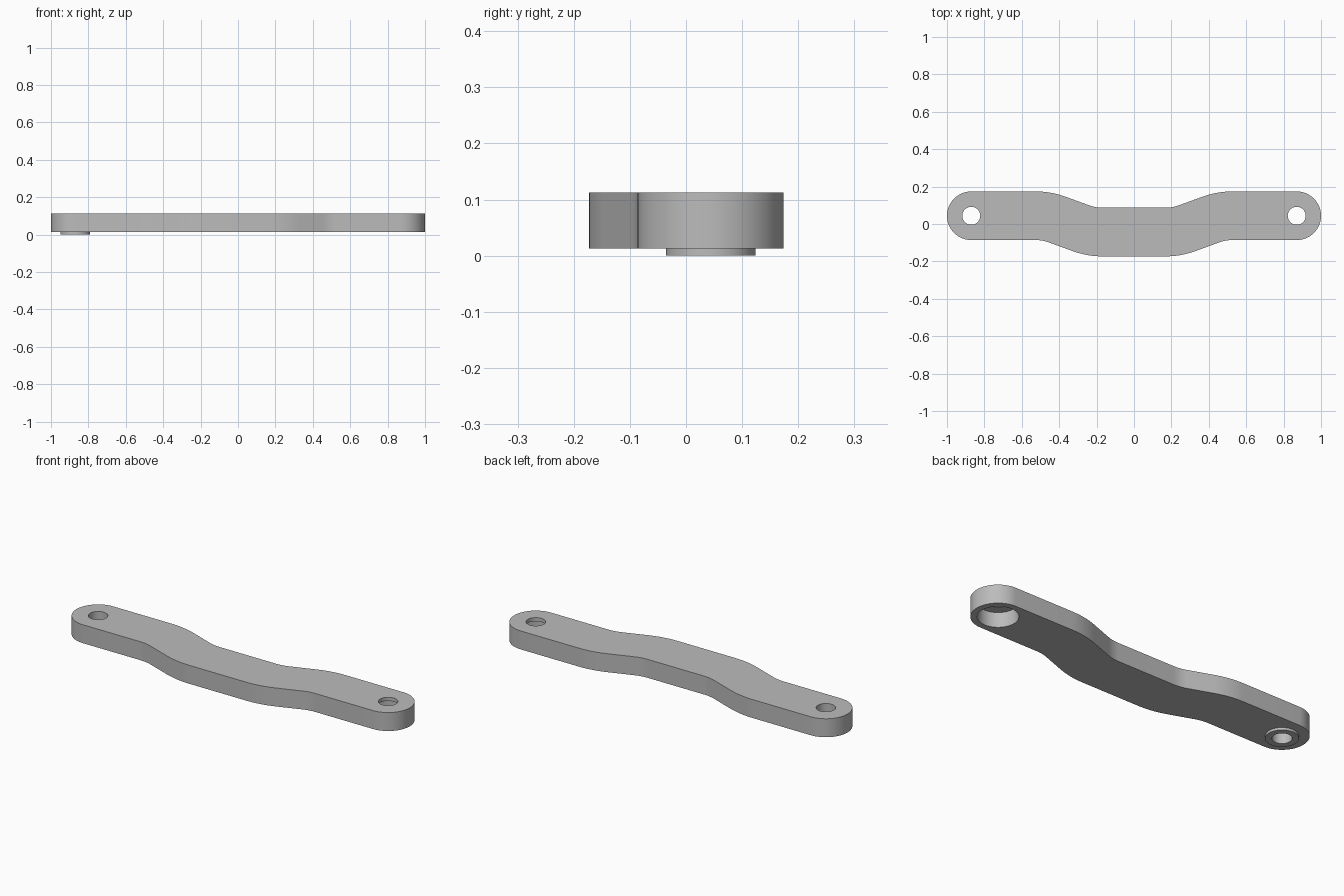
import bpy, bmesh, math
from mathutils import Vector

cube = bpy.data.objects.get("Cube")
if cube:
    bpy.data.objects.remove(cube)

HALF = 0.13             # half width of the bar
Z0, Z1 = 0.013, 0.113   # underside and top
END_X, END_Y = 0.87, 0.044
DROP = 0.087            # sideways step of the middle
BEND_X, BEND_R, BEND_A = 0.525, 0.33, math.radians(20)

steel = bpy.data.materials.new("plain grey")
steel.use_nodes = True
GREY = (0.5, 0.5, 0.5, 1)
steel.diffuse_color = GREY
steel.node_tree.nodes["Principled BSDF"].inputs["Base Color"].default_value = GREY


def centre_line():
    """Points and headings of the left half of the bar's middle line."""
    line = [(Vector((-END_X, END_Y)), 0.0)]
    n = 10
    run = (DROP - 2 * BEND_R * (1 - math.cos(BEND_A))) / math.sin(BEND_A)
    start = Vector((-BEND_X, END_Y))
    for i in range(n + 1):
        a = BEND_A * i / n
        line.append((start + BEND_R * Vector((math.sin(a), math.cos(a) - 1)), -a))
    stop = line[-1][0] + run * Vector((math.cos(BEND_A), -math.sin(BEND_A)))
    hub = stop + BEND_R * Vector((math.sin(BEND_A), math.cos(BEND_A)))
    for i in range(n + 1):
        a = BEND_A * (1 - i / n)
        line.append((hub - BEND_R * Vector((math.sin(a), math.cos(a))), -a))
    return line


def outline():
    """Closed outline: two offset edges, mirrored, with round ends."""
    line = centre_line()
    line += [(Vector((-p.x, p.y)), -a) for p, a in reversed(line)]
    edge = lambda s: [p + s * HALF * Vector((-math.sin(a), math.cos(a))) for p, a in line]
    n = 32

    def cap(side):
        arc = [math.pi * (i / n - 0.5) for i in range(1, n)]
        return [Vector((side * (END_X + HALF * math.cos(a)), END_Y + side * HALF * math.sin(a)))
                for a in arc]
    return edge(-1) + cap(1) + edge(1)[::-1] + cap(-1)


def prism(name, points, low, high):
    bm = bmesh.new()
    face = bm.faces.new([bm.verts.new((p.x, p.y, low)) for p in points])
    out = bmesh.ops.extrude_face_region(bm, geom=[face])
    tops = [v for v in out["geom"] if isinstance(v, bmesh.types.BMVert)]
    bmesh.ops.translate(bm, verts=tops, vec=(0, 0, high - low))
    bmesh.ops.recalc_face_normals(bm, faces=bm.faces)
    mesh = bpy.data.meshes.new(name)
    bm.to_mesh(mesh)
    bm.free()
    mesh.materials.append(steel)
    obj = bpy.data.objects.new(name, mesh)
    bpy.context.collection.objects.link(obj)
    return obj


def disc(name, x, radius, low, high, n=64):
    turn = [2 * math.pi * i / n for i in range(n)]
    return prism(name, [Vector((x + radius * math.cos(a), END_Y + radius * math.sin(a)))
                        for a in turn], low, high)


def combine(obj, tool, operation):
    mod = obj.modifiers.new(tool.name, "BOOLEAN")
    mod.object, mod.operation, mod.solver = tool, operation, "EXACT"
    bpy.ops.object.modifier_apply(modifier=mod.name)
    bpy.data.objects.remove(tool)


# Bar with a locating boss under one end
link_bar = prism("link_bar", outline(), Z0, Z1)
bpy.context.view_layer.objects.active = link_bar
link_bar.select_set(True)
combine(link_bar, disc("boss", -END_X, 0.08, 0, Z0 + 0.03), "UNION")

# Pin holes at both ends, and a socket under the other end
for side in (-1, 1):
    combine(link_bar, disc("pin_hole", side * END_X, 0.048, -0.1, 0.2), "DIFFERENCE")
combine(link_bar, disc("socket", END_X, 0.098, -0.1, Z1 - 0.02), "DIFFERENCE")

bpy.ops.object.shade_smooth_by_angle(angle=math.radians(30))
